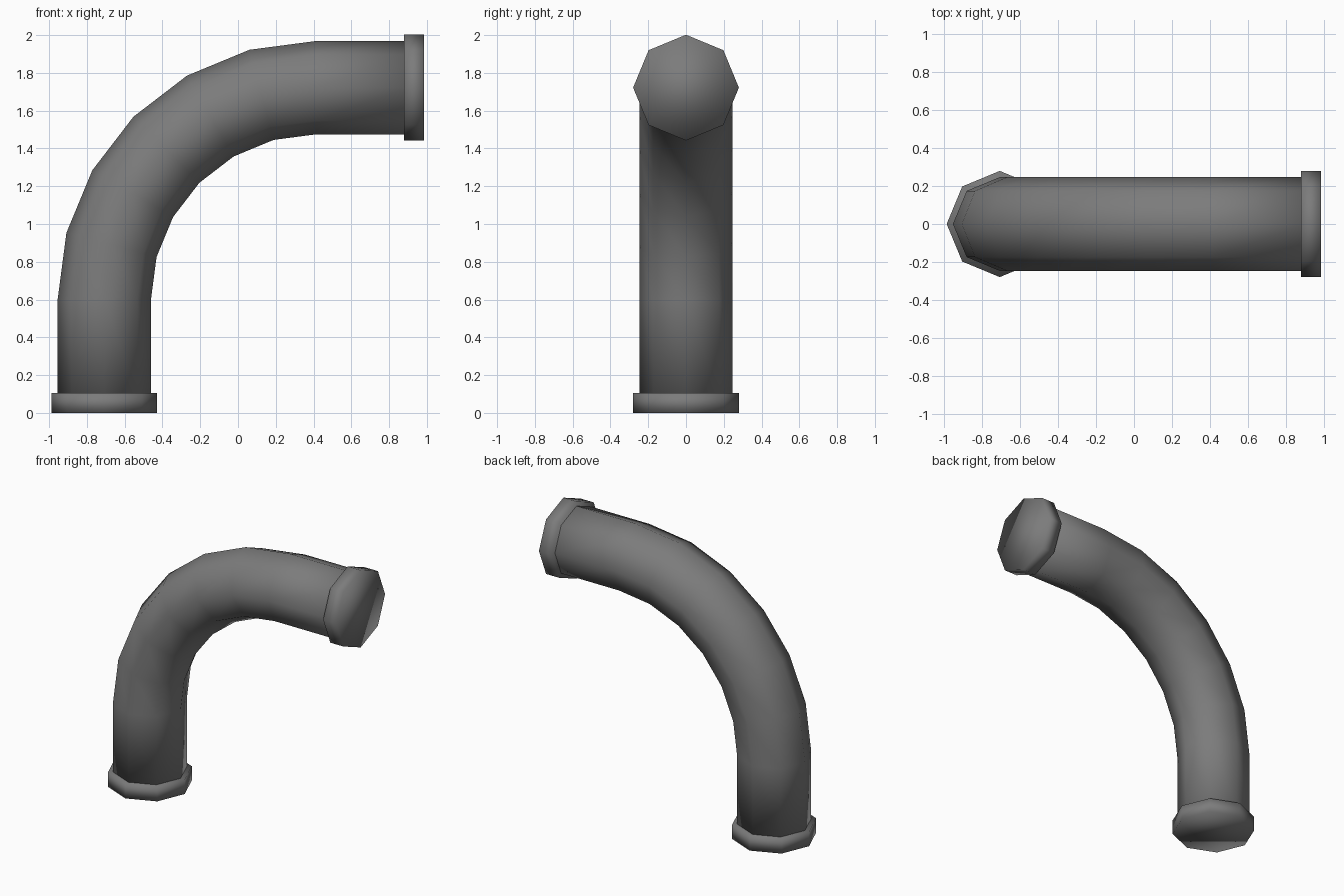
import bpy, bmesh, math
from mathutils import Vector

cube = bpy.data.objects.get("Cube")
if cube:
    bpy.data.objects.remove(cube)

SIDES = 8
PIPE_R, FLANGE_R, FLANGE_H = 0.247, 0.28, 0.105
AXIS_X, AXIS_Z = -0.708, 1.722     # centre lines of the two straight legs
BEND_R, BEND_STEPS = 1.123, 6
END_X = 0.985

grey = bpy.data.materials.new("dark_grey_metal")
grey.use_nodes = True
colour = (0.2, 0.2, 0.2, 1)
grey.diffuse_color = colour
grey.node_tree.nodes["Principled BSDF"].inputs["Base Color"].default_value = colour


def sweep(name, stations, radius, capped):
    """Sweep a polygon along (x, z, angle) stations; angle 0 points up, 90 degrees points to +x."""
    bm = bmesh.new()
    rings = []
    for x, z, a in stations:
        outward = Vector((-math.cos(a), 0, math.sin(a)))
        side = Vector((0, 1, 0))
        ring = []
        for i in range(SIDES):
            t = math.tau * i / SIDES
            ring.append(bm.verts.new(Vector((x, 0, z)) + radius * (math.cos(t) * outward + math.sin(t) * side)))
        rings.append(ring)
    for low, high in zip(rings, rings[1:]):
        for i in range(SIDES):
            j = (i + 1) % SIDES
            bm.faces.new((low[i], low[j], high[j], high[i]))
    if capped:
        bm.faces.new(rings[0])
        bm.faces.new(rings[-1])
    bmesh.ops.recalc_face_normals(bm, faces=bm.faces)
    for f in bm.faces:
        f.smooth = True
    mesh = bpy.data.meshes.new(name)
    bm.to_mesh(mesh)
    bm.free()
    mesh.materials.append(grey)
    obj = bpy.data.objects.new(name, mesh)
    bpy.context.collection.objects.link(obj)
    return obj


# Bent pipe: straight leg, quarter bend, straight leg
cx, cz = AXIS_X + BEND_R, AXIS_Z - BEND_R
quarter = math.pi / 2
path = [(AXIS_X, FLANGE_H - 0.02, 0)]
for k in range(BEND_STEPS + 1):
    a = quarter * k / BEND_STEPS
    path.append((cx - BEND_R * math.cos(a), cz + BEND_R * math.sin(a), a))
path.append((END_X - FLANGE_H + 0.02, AXIS_Z, quarter))
sweep("bent_pipe", path, PIPE_R, True)

# Collars closing both ends
sweep("bottom_collar", [(AXIS_X, 0, 0), (AXIS_X, FLANGE_H, 0)], FLANGE_R, True)
sweep("top_collar", [(END_X - FLANGE_H, AXIS_Z, quarter), (END_X, AXIS_Z, quarter)], FLANGE_R, True)
